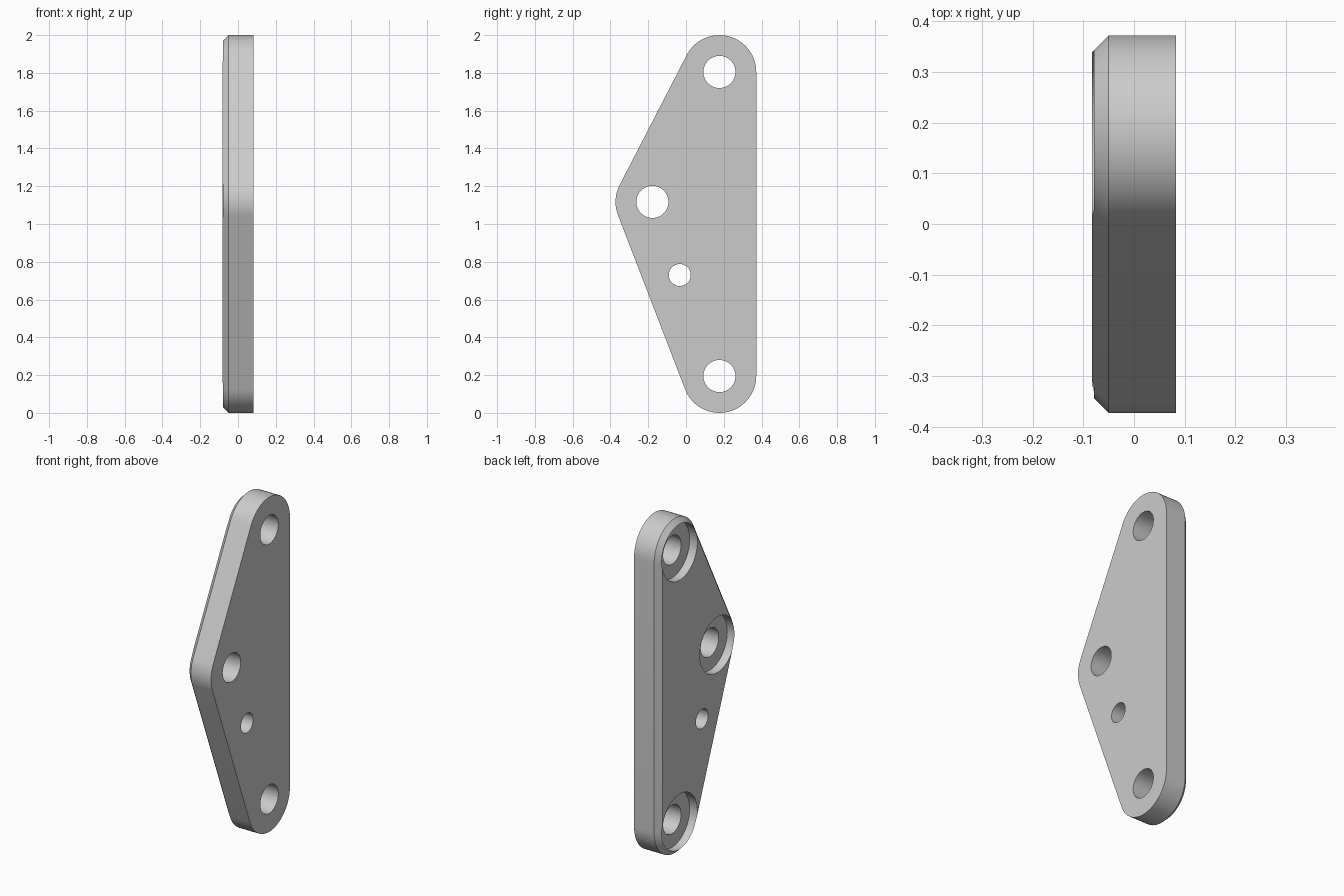
import bpy, bmesh, math
from mathutils import Vector

cube = bpy.data.objects.get("Cube")
if cube:
    bpy.data.objects.remove(cube, do_unlink=True)

BACK, CHAMFER_X, FRONT = -0.083, -0.05, 0.083   # plate levels along x
RADIUS, CHAMFER = 0.195, 0.033
LOBES = [(0.177, 0.195), (0.177, 1.805), (-0.178, 1.117)]   # (y, z), anticlockwise
PILOT = (-0.033, 0.73)
BORE_FLOOR = -0.032

metal = bpy.data.materials.new("plain grey")
metal.use_nodes = True
grey = (0.6, 0.6, 0.6, 1)
metal.diffuse_color = grey
metal.node_tree.nodes["Principled BSDF"].inputs["Base Color"].default_value = grey


def make_object(name, bm):
    bmesh.ops.recalc_face_normals(bm, faces=bm.faces)
    mesh = bpy.data.meshes.new(name)
    bm.to_mesh(mesh)
    bm.free()
    mesh.materials.append(metal)
    obj = bpy.data.objects.new(name, mesh)
    bpy.context.collection.objects.link(obj)
    return obj


def stack_rings(bm, rings):
    """Skin a list of equal-length point loops and cap both ends."""
    loops = [[bm.verts.new(p) for p in ring] for ring in rings]
    for a, b in zip(loops, loops[1:]):
        for i in range(len(a)):
            j = (i + 1) % len(a)
            bm.faces.new((a[i], a[j], b[j], b[i]))
    bm.faces.new(loops[0])
    bm.faces.new(loops[-1])


def outline(x, radius, steps=28):
    """Rounded triangle: an arc round each lobe between its two tangents."""
    points = []
    for i, centre in enumerate(LOBES):
        c = Vector(centre)
        d_in = c - Vector(LOBES[i - 1])
        d_out = Vector(LOBES[(i + 1) % 3]) - c
        start = math.atan2(-d_in.x, d_in.y)
        end = math.atan2(-d_out.x, d_out.y)
        sweep = (end - start) % math.tau
        for k in range(steps + 1):
            a = start + sweep * k / steps
            points.append((x, c.x + radius * math.cos(a), c.y + radius * math.sin(a)))
    return points


def circle(x, centre, radius, sides=64):
    return [(x, centre[0] + radius * math.cos(math.tau * k / sides),
             centre[1] + radius * math.sin(math.tau * k / sides)) for k in range(sides)]


# Plate body with one chamfered rim
bm = bmesh.new()
stack_rings(bm, [outline(BACK, RADIUS - CHAMFER),
                 outline(CHAMFER_X, RADIUS),
                 outline(FRONT, RADIUS)])
plate = make_object("bracket_plate", bm)

# Stepped cutters for the counterbored holes, plain cutter for the small hole
bm = bmesh.new()
for lobe in LOBES:
    stack_rings(bm, [circle(-0.2, lobe, 0.166), circle(BORE_FLOOR, lobe, 0.166),
                     circle(BORE_FLOOR, lobe, 0.085), circle(0.2, lobe, 0.085)])
stack_rings(bm, [circle(-0.2, PILOT, 0.058), circle(0.2, PILOT, 0.058)])
cutter = make_object("hole_cutter", bm)
cutter.hide_render = True

# Cut the holes, then drop the cutter
bpy.ops.object.select_all(action="DESELECT")
plate.select_set(True)
bpy.context.view_layer.objects.active = plate
cut = plate.modifiers.new("holes", "BOOLEAN")
cut.operation = "DIFFERENCE"
cut.solver = "EXACT"
cut.object = cutter
bpy.ops.object.modifier_apply(modifier=cut.name)
bpy.data.objects.remove(cutter, do_unlink=True)

bpy.ops.object.shade_smooth_by_angle(angle=math.radians(30))
